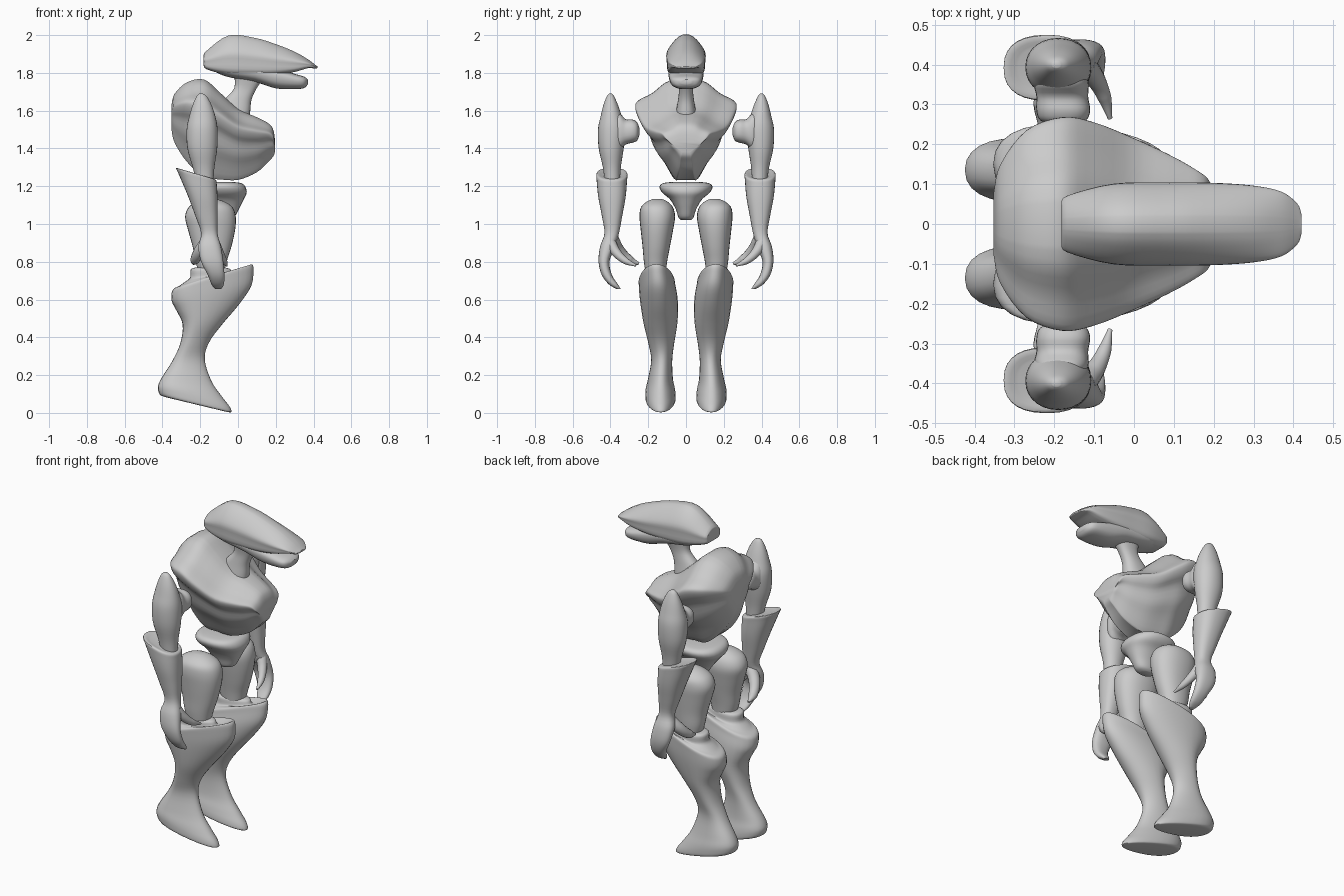
import bpy
from math import cos, sin, pi
from mathutils import Vector


def spline(rows, steps=4):
    """Smoothly fill in between the given cross-sections."""
    out = []
    for i in range(len(rows) - 1):
        p0, p1 = rows[max(i - 1, 0)], rows[i]
        p2, p3 = rows[i + 1], rows[min(i + 2, len(rows) - 1)]
        for s in range(steps):
            t = s / steps
            out.append([b + .5 * t * (c - a + t * (2*a - 5*b + 4*c - d + t * (3*(b - c) + d - a)))
                        for a, b, c, d in zip(p0, p1, p2, p3)])
    out.append(list(rows[-1]))
    return out


def section(power, taper, sides=28):
    """Unit superellipse, optionally narrower towards one end."""
    pts = []
    for k in range(sides):
        c, s = cos(2 * pi * k / sides), sin(2 * pi * k / sides)
        u = abs(c) ** (2 / power) * (1 if c > 0 else -1)
        v = abs(s) ** (2 / power) * (1 if s > 0 else -1)
        pts.append((u, v * (1 + taper * u)))
    return pts


def loft(name, axis, rows, power=2.4, taper=0, mirror=False, half=None):
    """Rows: position, a0, a1, b0, b1, slope. axis z: a=x b=y; axis x: a=z b=y; axis y: a=z b=x.
    half: optional right half of the section, from bottom to top."""
    rows = [tuple(r) + (0,) * (6 - len(r)) for r in rows]
    if half:
        h = spline(half, 3)
        sec = [(u, v) for u, v in h[::-1]] + [(u, -v) for u, v in h]
        sec = [(u, v) for u, v in sec[::-1]]
        sec = [(u, -v) for u, v in sec[::-1]]
        sec = sec[::-1]
    else:
        sec = section(power, taper)
    sides = len(sec)
    verts, faces = [], []
    rings = spline(rows)
    for p, a0, a1, b0, b1, slope in rings:
        for u, v in sec:
            da = u * (a1 - a0) / 2
            a, b = (a0 + a1) / 2 + da, (b0 + b1) / 2 + v * (b1 - b0) / 2
            q = p + slope * da
            verts.append({'z': (a, b, q), 'x': (q, b, a), 'y': (b, q, a)}[axis])
    n = len(rings)
    for i in range(n - 1):
        for k in range(sides):
            j = (k + 1) % sides
            faces.append((i*sides + k, i*sides + j, (i+1)*sides + j, (i+1)*sides + k))
    faces.append(tuple(reversed(range(sides))))
    faces.append(tuple(range((n-1)*sides, n*sides)))
    if axis != 'z':
        faces = [f[::-1] for f in faces]
    me = bpy.data.meshes.new(name)
    me.from_pydata(verts, [], faces)
    me.update()
    ob = bpy.data.objects.new(name, me)
    bpy.context.collection.objects.link(ob)
    bpy.context.view_layer.objects.active = ob
    bpy.ops.object.select_all(action='DESELECT')
    ob.select_set(True)
    bpy.ops.object.mode_set(mode='EDIT')
    bpy.ops.mesh.select_all(action='SELECT')
    bpy.ops.mesh.normals_make_consistent(inside=False)
    bpy.ops.object.mode_set(mode='OBJECT')
    bpy.ops.object.shade_smooth_by_angle(angle=0.8)
    if mirror:
        ob.modifiers.new("mirror", 'MIRROR').use_axis = (False, True, False)
    return ob


def claw(name, pts):
    """Tapered curved tube through (x, y, z, radius) points, on both sides."""
    for side in (1, -1):
        cu = bpy.data.curves.new(name, 'CURVE')
        cu.dimensions, cu.bevel_depth, cu.bevel_resolution = '3D', 1, 4
        cu.use_fill_caps = True
        sp = cu.splines.new('BEZIER')
        sp.bezier_points.add(len(pts) - 1)
        for bp, (x, y, z, r) in zip(sp.bezier_points, pts):
            bp.co = Vector((x, y * side, z))
            bp.radius = r
            bp.handle_left_type = bp.handle_right_type = 'AUTO'
        bpy.context.collection.objects.link(bpy.data.objects.new(name, cu))


def sym(rows):
    return [(p, z0, z1, -w, w) for p, z0, z1, w in rows]


# Head: crested upper skull with beak, and lower jaw
loft("skull", 'x', sym([
    (-.18, 1.85, 1.89, .05), (-.168, 1.82, 1.915, .07), (-.05, 1.79, 1.998, .1),
    (.09, 1.785, 1.985, .103), (.2, 1.79, 1.952, .102), (.3, 1.805, 1.912, .095),
    (.37, 1.825, 1.872, .08), (.41, 1.822, 1.842, .05), (.42, 1.825, 1.835, .025)]),
    half=[(-1, .6), (-.8, .92), (-.3, .98), (.1, 1), (.5, .78), (.85, .45), (1, .18)])
loft("jaw", 'x', sym([
    (-.17, 1.835, 1.87, .05), (-.07, 1.783, 1.85, .085), (.09, 1.752, 1.84, .092),
    (.2, 1.718, 1.825, .09), (.3, 1.714, 1.795, .083), (.35, 1.72, 1.78, .068),
    (.37, 1.74, 1.765, .03)]), power=2.6, taper=.12)

# Neck
loft("neck", 'z', [
    (1.54, -.12, .06, -.06, .06), (1.6, -.11, .065, -.052, .052),
    (1.66, -.07, .072, -.042, .042), (1.72, -.02, .1, -.037, .037),
    (1.79, -.02, .15, -.05, .05)])

# Torso: rounded hump at the back, wide shoulders, wedge chest in front
loft("torso", 'x', sym([
    (-.352, 1.5, 1.63, .08), (-.335, 1.43, 1.69, .15), (-.27, 1.33, 1.75, .235),
    (-.18, 1.25, 1.765, .268), (-.1, 1.238, 1.70, .255), (0, 1.235, 1.61, .215),
    (.1, 1.275, 1.565, .168), (.165, 1.335, 1.53, .13), (.188, 1.36, 1.495, .11),
    (.195, 1.38, 1.45, .085)]),
    half=[(-1, .2), (-.97, .26), (-.6, .46), (-.3, .65), (.05, .77), (.25, .92),
          (.45, 1), (.56, .94), (.7, .68), (.92, .42), (1, .2)])

# Pelvis
loft("pelvis", 'z', [
    (1.02, -.12, -.05, -.025, .025), (1.035, -.14, -.02, -.04, .04),
    (1.08, -.17, .005, -.055, .055), (1.13, -.21, .03, -.085, .085),
    (1.165, -.24, .046, -.125, .125), (1.195, -.24, .04, -.14, .14),
    (1.215, -.22, .02, -.125, .125), (1.222, -.18, -.02, -.08, .08)], power=2.3)

# Legs
loft("thigh", 'z', [
    (.72, -.2, -.08, .11, .21), (.8, -.225, -.06, .1, .223), (.88, -.24, -.035, .085, .23),
    (.97, -.265, -.015, .068, .24), (1.04, -.28, -.012, .058, .246),
    (1.09, -.26, -.03, .07, .238), (1.12, -.215, -.075, .1, .205),
    (1.133, -.17, -.12, .13, .17)], power=2.2, mirror=True)
loft("shin_and_foot", 'z', [
    (.044, -.38, -.06, .075, .19, -.24), (.05, -.412, -.035, .06, .208, -.24),
    (.08, -.424, -.045, .058, .212, -.24), (.12, -.42, -.085, .062, .21, -.2),
    (.18, -.4, -.14, .072, .198, -.1), (.28, -.345, -.176, .075, .182),
    (.37, -.305, -.155, .065, .197), (.47, -.293, -.08, .05, .22, .03),
    (.56, -.325, .01, .046, .234, .12), (.63, -.35, .07, .05, .242, .2),
    (.69, -.352, .082, .06, .246, .27), (.72, -.34, .078, .065, .246, .3),
    (.73, -.3, .06, .08, .235, .28), (.725, -.255, -.02, .1, .222, .1),
    (.76, -.25, -.04, .105, .22), (.77, -.22, -.07, .12, .2)],
    power=2.25, taper=-.25, mirror=True)

# Upper arms with inward shoulder joint
loft("upper_arm", 'z', [
    (1.22, -.22, -.13, .35, .43), (1.3, -.24, -.125, .345, .44),
    (1.4, -.268, -.11, .33, .462), (1.5, -.272, -.108, .32, .466),
    (1.57, -.258, -.12, .34, .452), (1.63, -.24, -.14, .36, .437),
    (1.675, -.22, -.165, .38, .42), (1.69, -.205, -.185, .392, .408)],
    power=2.1, mirror=True)
loft("shoulder_joint", 'y', [
    (.247, 1.47, 1.51, -.2, -.15), (.26, 1.44, 1.54, -.235, -.12),
    (.285, 1.43, 1.553, -.245, -.11), (.32, 1.42, 1.555, -.245, -.115),
    (.36, 1.39, 1.59, -.25, -.115), (.41, 1.43, 1.55, -.22, -.14)], mirror=True)

# Forearms flaring behind the elbow, ending in a curved hand blade
loft("forearm_and_hand", 'z', [
    (1.262, -.29, -.15, .34, .445, -.28), (1.265, -.327, -.118, .312, .472, -.3),
    (1.23, -.31, -.112, .312, .473, -.25), (1.14, -.265, -.108, .32, .464, -.1),
    (1.04, -.225, -.108, .338, .445), (.95, -.195, -.108, .355, .432),
    (.88, -.21, -.09, .375, .455), (.8, -.195, -.078, .405, .463),
    (.73, -.16, -.072, .392, .446), (.68, -.14, -.075, .36, .408),
    (.655, -.12, -.09, .345, .365)][::-1], mirror=True)
claw("rear_thumb", [(-.15, .39, .92, .035), (-.2, .355, .86, .032),
                    (-.228, .3, .81, .025), (-.235, .25, .79, .007)])
claw("front_thumb", [(-.125, .4, .9, .03), (-.1, .37, .85, .025),
                     (-.075, .32, .805, .018), (-.06, .265, .78, .006)])
